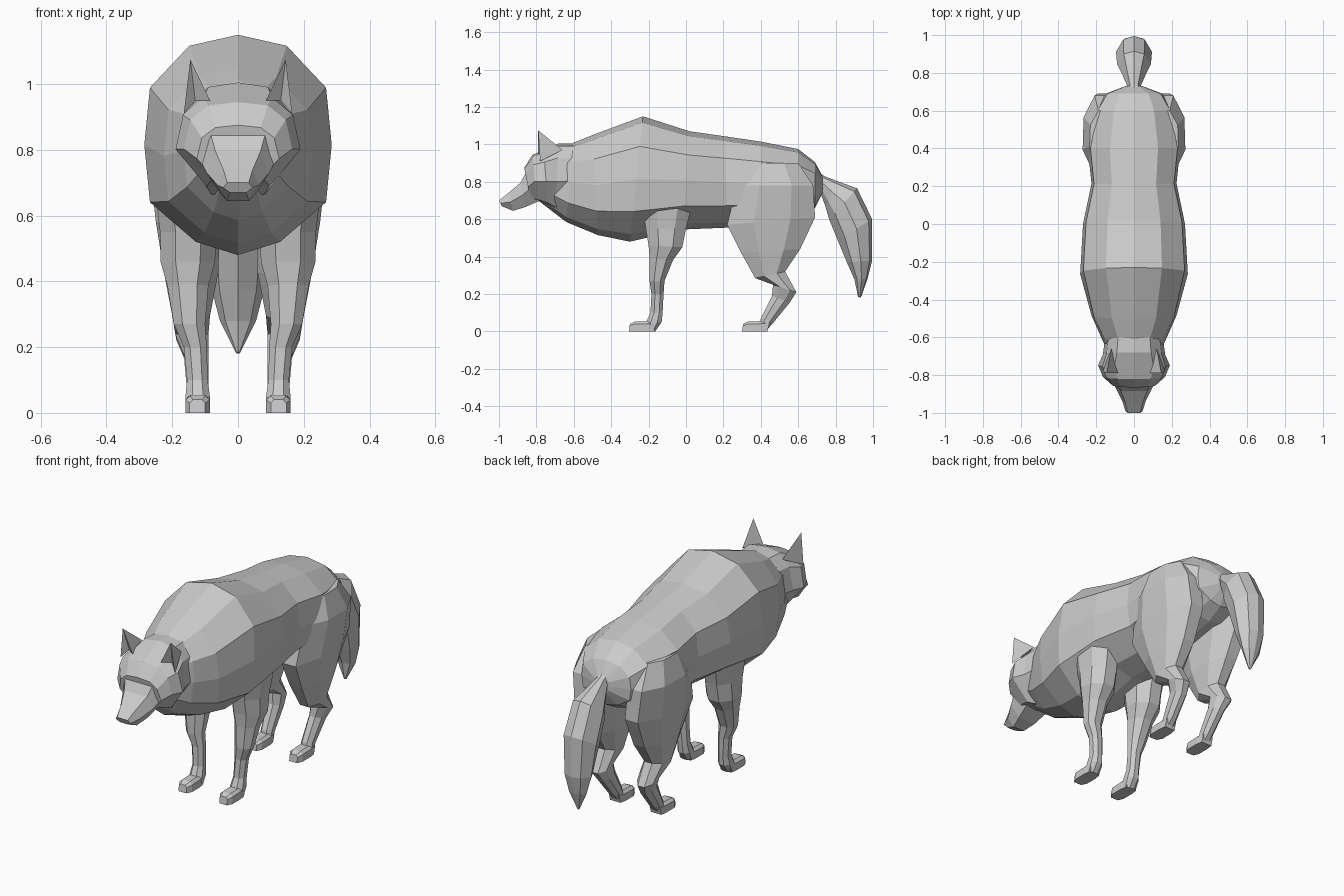
import bpy, bmesh, math

fur = bpy.data.materials.new("grey fur")
fur.diffuse_color = (0.6, 0.6, 0.6, 1)


def make_object(name, bm):
    bmesh.ops.recalc_face_normals(bm, faces=bm.faces[:])
    mesh = bpy.data.meshes.new(name)
    bm.to_mesh(mesh)
    bm.free()
    mesh.materials.append(fur)
    obj = bpy.data.objects.new(name, mesh)
    bpy.context.collection.objects.link(obj)
    return obj


def loft(name, rings, profile, mirror=False):
    """Skin rings (ya, za, yb, zb, x_low, x_high); profile runs (along a to b, across)."""
    bm = bmesh.new()
    loops = []
    for ya, za, yb, zb, x0, x1 in rings:
        cx, hw = (x0 + x1) / 2, (x1 - x0) / 2
        loops.append([bm.verts.new((cx + hw * u, ya + (yb - ya) * t, za + (zb - za) * t))
                      for t, u in profile])
    n = len(profile)
    for a, b in zip(loops, loops[1:]):
        for i in range(n):
            j = (i + 1) % n
            bm.faces.new((a[i], a[j], b[j], b[i]))
    bm.faces.new(loops[0])
    bm.faces.new(loops[-1])
    obj = make_object(name, bm)
    if mirror:
        obj.modifiers.new("mirror", 'MIRROR')
    return obj


def closed(half):
    """Complete a right-hand half outline to a symmetrical loop."""
    return half + [(t, -u) for t, u in reversed(half) if u > 0]


# Torso: upright rings from throat to rump
torso_shape = closed([(0, 0), (0.06, 0.45), (0.24, 0.94), (0.5, 1), (0.76, 0.94),
                      (0.95, 0.52), (1, 0)])
torso = [(-0.79, 0.70, -0.70, 0.94, 0.10), (-0.64, 0.585, -0.60, 1.01, 0.165),
         (-0.47, 0.515, -0.50, 1.05, 0.225), (-0.30, 0.48, -0.23, 1.15, 0.285),
         (-0.02, 0.545, 0.02, 1.07, 0.27), (0.22, 0.555, 0.21, 1.043, 0.225),
         (0.40, 0.57, 0.40, 1.015, 0.245), (0.60, 0.61, 0.60, 0.975, 0.205),
         (0.69, 0.66, 0.69, 0.905, 0.15), (0.73, 0.74, 0.73, 0.83, 0.045)]
loft("torso", [(a, b, c, d, -w, w) for a, b, c, d, w in torso], torso_shape)

# Head: cheeks, brow and tapering muzzle
head_shape = closed([(0, 0), (0.03, 0.5), (0.42, 1), (0.78, 0.88), (0.96, 0.55), (1, 0)])
head = [(-0.58, 0.66, -0.58, 1.005, 0.15), (-0.70, 0.655, -0.68, 1.005, 0.165),
        (-0.74, 0.68, -0.76, 0.97, 0.19), (-0.80, 0.70, -0.82, 0.945, 0.165),
        (-0.83, 0.70, -0.865, 0.875, 0.125)]
loft("head", [(a, b, c, d, -w, w) for a, b, c, d, w in head], head_shape)
muzzle_shape = closed([(0, 0), (0, 0.55), (0.5, 1), (1, 0.72), (1, 0)])
muzzle = [(-0.78, 0.70, -0.85, 0.86, 0.12), (-0.86, 0.665, -0.885, 0.795, 0.095),
          (-0.925, 0.645, -0.95, 0.74, 0.062), (-0.985, 0.67, -1.0, 0.70, 0.045)]
loft("muzzle", [(a, b, c, d, -w, w) for a, b, c, d, w in muzzle], muzzle_shape)

# Ears: pointed, with a hollow front
bm = bmesh.new()
tip, inner, outer, back, hollow = [bm.verts.new(p) for p in (
    (0.145, -0.79, 1.075), (0.085, -0.79, 0.95), (0.165, -0.78, 0.91),
    (0.12, -0.66, 0.97), (0.13, -0.755, 0.95))]
for f in ((tip, inner, hollow), (tip, hollow, outer), (tip, outer, back),
          (tip, back, inner), (inner, back, hollow), (hollow, back, outer)):
    bm.faces.new(f)
make_object("ears", bm).modifiers.new("mirror", 'MIRROR')

# Legs: rings run front edge to back edge, from shoulder or hip to ankle
leg_shape = closed([(0, 0.45), (0.3, 1), (0.72, 0.95), (1, 0.4)])
loft("front_legs", [(-0.24, 0.70, 0.04, 0.70, 0.08, 0.255), (-0.215, 0.55, 0.0, 0.55, 0.065, 0.237),
                    (-0.20, 0.46, -0.02, 0.45, 0.07, 0.235), (-0.195, 0.39, -0.07, 0.38, 0.09, 0.215),
                    (-0.195, 0.27, -0.115, 0.27, 0.10, 0.195), (-0.185, 0.20, -0.12, 0.20, 0.095, 0.165),
                    (-0.19, 0.10, -0.125, 0.10, 0.092, 0.155), (-0.215, 0.045, -0.13, 0.05, 0.085, 0.16),
                    (-0.21, 0.0, -0.165, 0.0, 0.088, 0.158)], leg_shape, True)
loft("hind_legs", [(0.33, 0.90, 0.60, 0.90, 0.08, 0.235), (0.27, 0.78, 0.68, 0.78, 0.06, 0.272),
                   (0.22, 0.57, 0.69, 0.61, 0.055, 0.25), (0.295, 0.42, 0.61, 0.44, 0.06, 0.225),
                   (0.37, 0.285, 0.53, 0.32, 0.085, 0.20), (0.465, 0.25, 0.59, 0.21, 0.09, 0.19),
                   (0.46, 0.19, 0.555, 0.155, 0.09, 0.165), (0.40, 0.07, 0.47, 0.05, 0.09, 0.155),
                   (0.39, 0.0, 0.425, 0.0, 0.088, 0.158)], leg_shape, True)

# Paws: flat soles with bevelled toes
paw_shape = [(0, -1), (0, 1), (0.75, 1), (1, 0.6), (1, -0.6), (0.75, -1)]
for name, y in (("front_paws", -0.305), ("hind_paws", 0.30)):
    loft(name, [(y, 0, y + 0.005, 0.04, 0.10, 0.147), (y + 0.03, 0, y + 0.03, 0.052, 0.085, 0.16),
                (y + 0.10, 0, y + 0.10, 0.055, 0.085, 0.16), (y + 0.135, 0, y + 0.15, 0.055, 0.092, 0.155)],
         paw_shape, True)

# Tail: bushy, hanging behind the rump
tail_shape = closed([(0, 0), (0.2, 0.7), (0.55, 1), (0.9, 0.6), (1, 0)])
tail = [(0.68, 0.78, 0.70, 0.86, 0.04), (0.715, 0.75, 0.74, 0.83, 0.035),
        (0.745, 0.67, 0.82, 0.80, 0.06), (0.765, 0.60, 0.915, 0.765, 0.09),
        (0.81, 0.49, 0.995, 0.60, 0.095), (0.86, 0.37, 0.995, 0.38, 0.08),
        (0.90, 0.28, 0.97, 0.28, 0.055), (0.92, 0.185, 0.935, 0.18, 0.006)]
loft("tail", [(a, b, c, d, -w, w) for a, b, c, d, w in tail], tail_shape)
